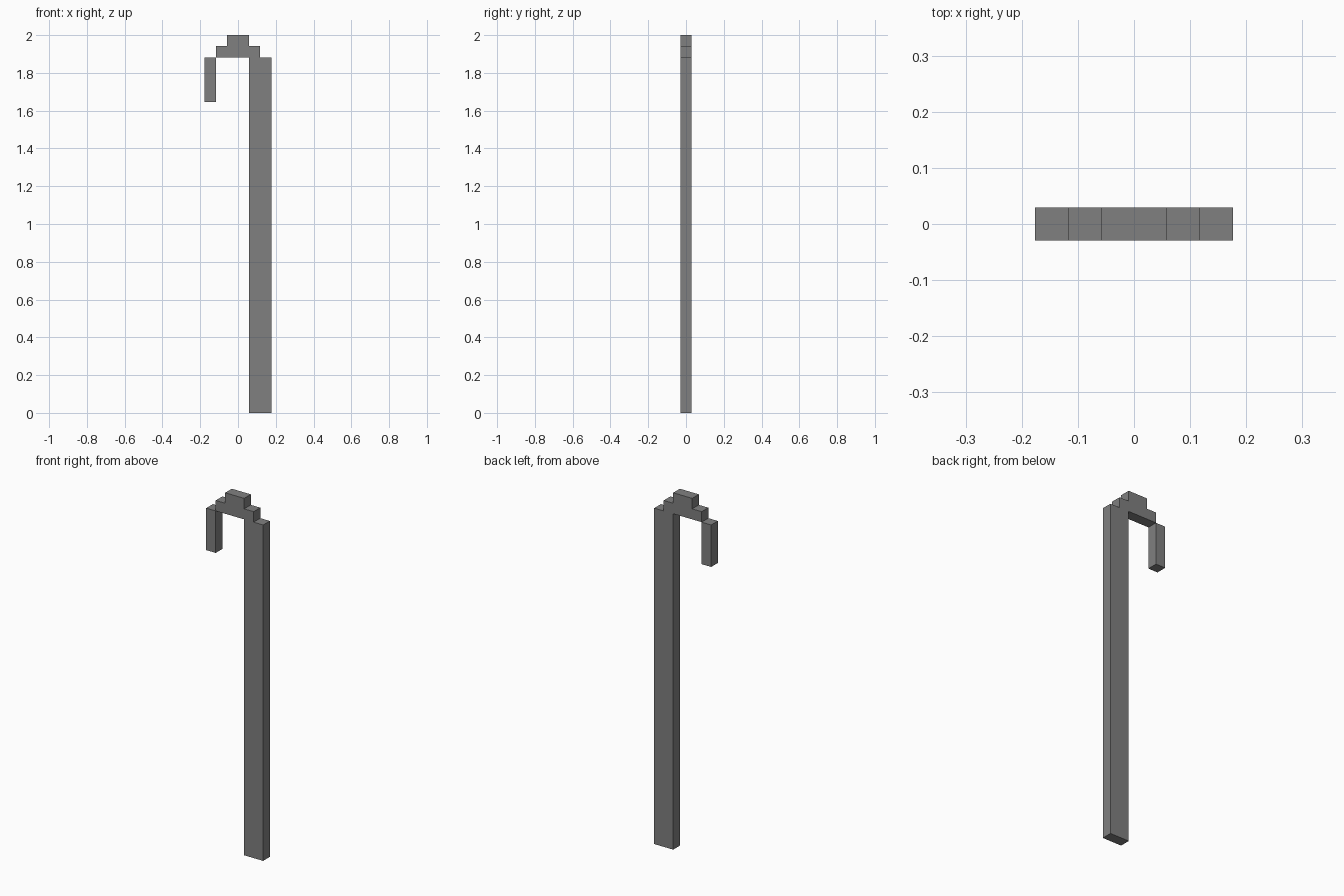
import bpy
import bmesh

cube = bpy.data.objects.get("Cube")
if cube:
    bpy.data.objects.remove(cube, do_unlink=True)

U = 2 / 34  # one block of the stepped design

grey = bpy.data.materials.new("mid grey")
grey.use_nodes = True
colour = (0.216, 0.216, 0.216, 1)
grey.diffuse_color = colour
grey.node_tree.nodes["Principled BSDF"].inputs["Base Color"].default_value = colour


def slab(name, outline):
    """Extrude an x-z outline, in blocks, to a slab one block deep."""
    bm = bmesh.new()
    face = bm.faces.new([bm.verts.new((x * U, -U / 2, z * U)) for x, z in outline])
    back = bmesh.ops.extrude_face_region(bm, geom=[face])["geom"]
    verts = [v for v in back if isinstance(v, bmesh.types.BMVert)]
    bmesh.ops.translate(bm, verts=verts, vec=(0, U, 0))
    bmesh.ops.recalc_face_normals(bm, faces=bm.faces)
    mesh = bpy.data.meshes.new(name)
    bm.to_mesh(mesh)
    bm.free()
    mesh.materials.append(grey)
    obj = bpy.data.objects.new(name, mesh)
    bpy.context.collection.objects.link(obj)
    return obj


# Long shaft with the stepped arch on top
slab("shaft_and_stepped_arch", [
    (1, 0), (3, 0), (3, 32), (2, 32), (2, 33), (1, 33), (1, 34),
    (-1, 34), (-1, 33), (-2, 33), (-2, 32), (1, 32)])

# Short hanging end of the hook
slab("hook_tip", [(-3, 28), (-2, 28), (-2, 32), (-3, 32)])
